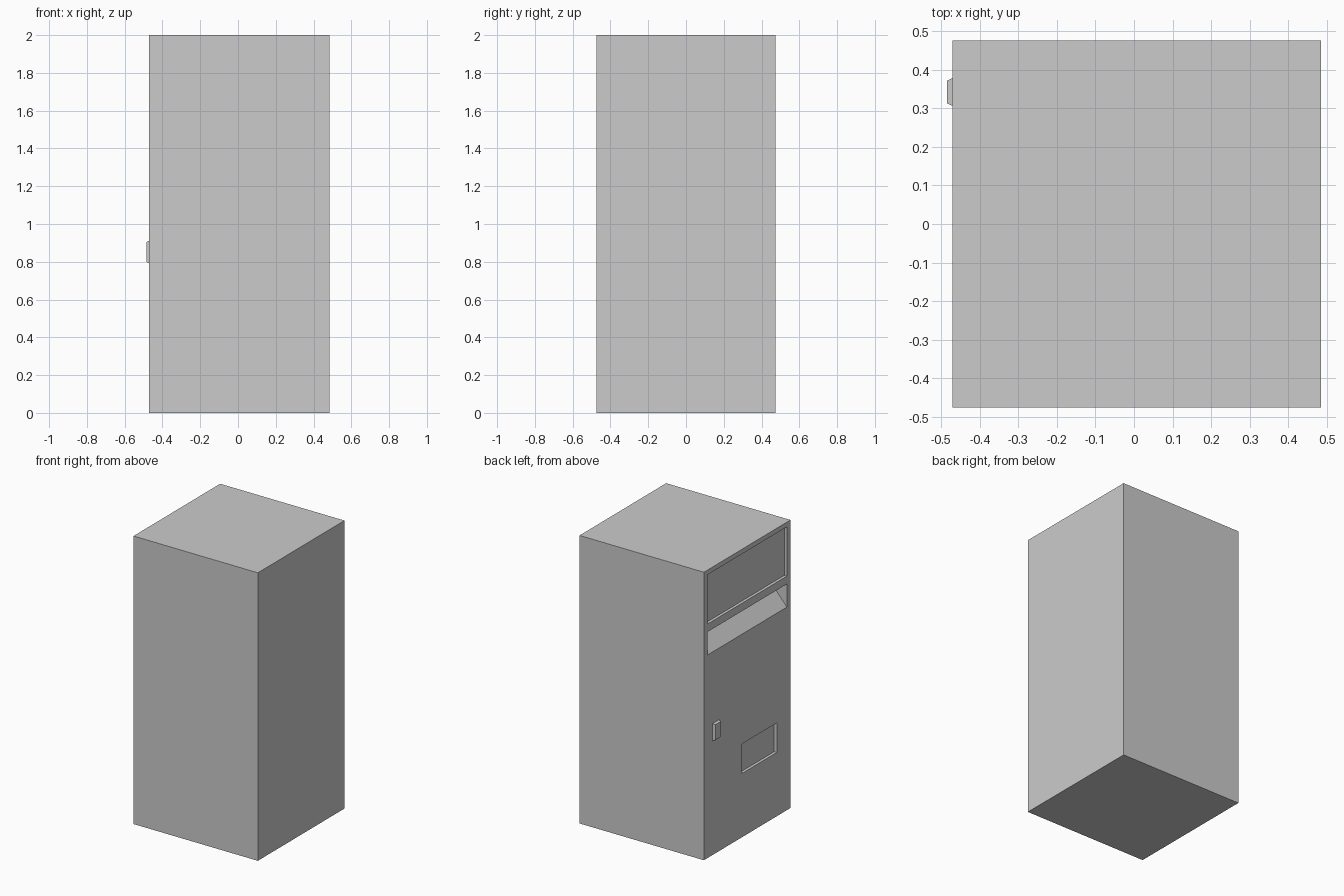
import bpy, bmesh

if "Cube" in bpy.data.objects:
    bpy.data.objects.remove(bpy.data.objects["Cube"])

FRONT = -0.47   # x of the panel face
OUT = -0.6      # cutters start outside the panel


def add_object(name, bm):
    bmesh.ops.recalc_face_normals(bm, faces=bm.faces)
    mesh = bpy.data.meshes.new(name)
    bm.to_mesh(mesh)
    bm.free()
    obj = bpy.data.objects.new(name, mesh)
    bpy.context.collection.objects.link(obj)
    return obj


def prism(name, profile, y0, y1):
    """Extrude an (x, z) profile from y0 to y1."""
    bm = bmesh.new()
    face = bm.faces.new([bm.verts.new((x, y0, z)) for x, z in profile])
    ext = bmesh.ops.extrude_face_region(bm, geom=[face])
    moved = [v for v in ext["geom"] if isinstance(v, bmesh.types.BMVert)]
    bmesh.ops.translate(bm, verts=moved, vec=(0, y1 - y0, 0))
    return add_object(name, bm)


def rect(x0, x1, z0, z1):
    return [(x0, z0), (x1, z0), (x1, z1), (x0, z1)]


# Cabinet
cabinet = prism("cabinet", rect(FRONT, 0.485, 0, 2), -0.475, 0.475)

# Recesses: display window, sloping selection shelf, dispensing hatch
shelf = [(OUT, 1.41), (FRONT, 1.41), (-0.345, 1.55), (-0.345, 1.57), (OUT, 1.57)]
cutters = [
    prism("display_cutter", rect(OUT, FRONT + 0.02, 1.625, 1.967), -0.436, 0.436),
    prism("shelf_cutter", shelf, -0.436, 0.436),
    prism("hatch_cutter", rect(OUT, FRONT + 0.02, 0.443, 0.648), -0.325, 0.059),
]
bpy.context.view_layer.objects.active = cabinet
for cutter in cutters:
    mod = cabinet.modifiers.new(cutter.name, "BOOLEAN")
    mod.operation = "DIFFERENCE"
    mod.solver = "EXACT"
    mod.object = cutter
    cutter.hide_render = True
    bpy.ops.object.modifier_apply(modifier=mod.name)
for cutter in cutters:
    bpy.data.objects.remove(cutter, do_unlink=True)

# Coin plate: raised block with a chamfered outer face
bm = bmesh.new()
bmesh.ops.create_cube(bm, size=1)
for v in bm.verts:
    outer = v.co.x < 0
    inset = 0.008 if outer else 0
    v.co.x = -0.485 if outer else FRONT + 0.002
    v.co.y = 0.342 + (0.037 - inset) * (1 if v.co.y > 0 else -1)
    v.co.z = 0.852 + (0.061 - inset) * (1 if v.co.z > 0 else -1)
add_object("coin_plate", bm)
